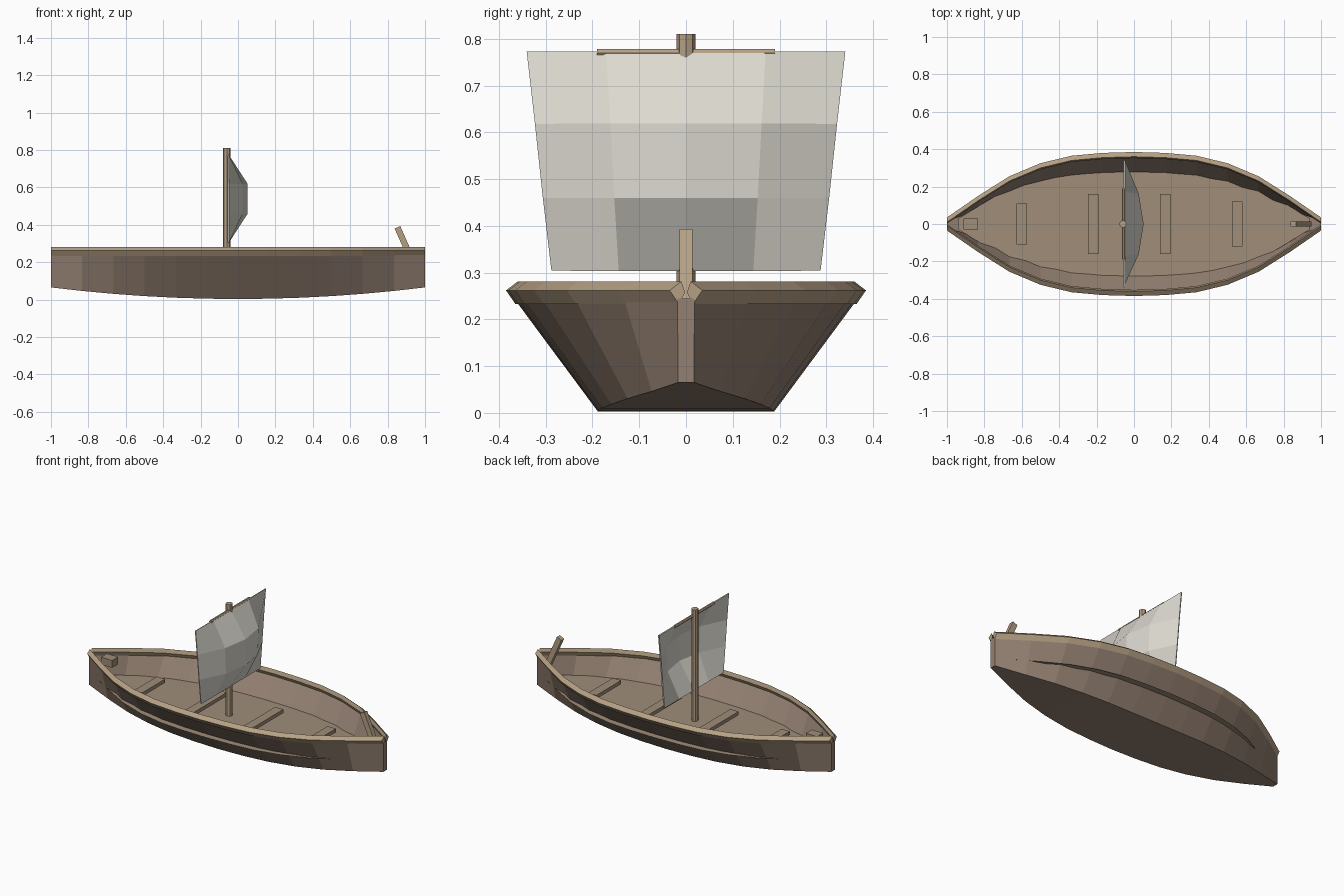
import bpy, bmesh, math
from mathutils import Vector

if "Cube" in bpy.data.objects:
    bpy.data.objects.remove(bpy.data.objects["Cube"])


def material(name, rgb):
    m = bpy.data.materials.new(name)
    m.diffuse_color = (*rgb, 1)
    m.use_nodes = True
    m.node_tree.nodes["Principled BSDF"].inputs["Base Color"].default_value = m.diffuse_color
    return m


HULL = material("hull_wood", (0.30, 0.22, 0.17))
TRIM = material("trim_wood", (0.46, 0.35, 0.23))
DECK = material("deck_wood", (0.35, 0.27, 0.19))
CLOTH = material("sail_cloth", (0.72, 0.70, 0.63))


def make(name, verts, faces, mat):
    me = bpy.data.meshes.new(name)
    me.from_pydata(verts, [], faces)
    bm = bmesh.new()
    bm.from_mesh(me)
    bmesh.ops.recalc_face_normals(bm, faces=bm.faces)
    bm.to_mesh(me)
    bm.free()
    me.materials.append(mat)
    ob = bpy.data.objects.new(name, me)
    bpy.context.collection.objects.link(ob)
    return ob


def loft(name, rings, mat, closed=True, caps=True):
    n = len(rings[0])
    verts = [p for r in rings for p in r]
    faces = []
    for i in range(len(rings) - 1):
        for j in range(n if closed else n - 1):
            k = (j + 1) % n
            faces.append((i * n + j, i * n + k, (i + 1) * n + k, (i + 1) * n + j))
    if caps:
        faces += [tuple(range(n)), tuple(range(len(verts) - n, len(verts)))]
    return make(name, verts, faces, mat)


def box(name, center, size, mat, tilt=0.0):
    s = [(-1, -1), (1, -1), (1, 1), (-1, 1)]
    rings = [[(a * size[0] / 2, b * size[1] / 2, c * size[2] / 2) for a, b in s]
             for c in (-1, 1)]
    ob = loft(name, rings, mat)
    ob.location = center
    ob.rotation_euler.y = tilt
    return ob


def rod(name, a, b, radius, sides, mat):
    a, b = Vector(a), Vector(b)
    q = (b - a).to_track_quat('Z', 'Y')
    ring = [q @ Vector((radius * math.cos(2 * math.pi * i / sides),
                        radius * math.sin(2 * math.pi * i / sides), 0)) for i in range(sides)]
    return loft(name, [[p + e for p in ring] for e in (a, b)], mat)


# Half-width of the boat at 12 even stations along its length
half = [0.385, 0.38, 0.365, 0.325, 0.255, 0.15, 0.035]
stations = [(i / 6, half[abs(i)]) for i in range(-6, 7)]

# Hull shell: flat rising bottom with flared sides
rings = []
for x, w in stations:
    top, z = w - 0.017, 0.003 + 0.062 * x * x
    bot = max(0.01, w * 0.49)
    rings.append([(x, -top, 0.245), (x, -bot, z), (x, bot, z), (x, top, 0.245)])
loft("hull", rings, HULL, closed=False)

# Gunwale rails, one per side
for side, label in ((-1, "front"), (1, "back")):
    section = [(0, 0.262), (-0.02, 0.233), (-0.033, 0.258), (-0.025, 0.281)]
    loft("rail_" + label,
         [[(x, side * (w + dy), z) for dy, z in section] for x, w in stations], TRIM)

# Thin floor whose edge shows as a line outside the hull
make("floor",
     [(x * 0.94, -w * 0.83, 0.125) for x, w in stations] +
     [(x * 0.94, w * 0.83, 0.125) for x, w in reversed(stations)],
     [tuple(range(26))], DECK)

# Seats
for i, (x, w) in enumerate(((-0.6, 0.22), (-0.217, 0.32), (0.168, 0.32), (0.553, 0.24))):
    box(f"seat_{i + 1}", (x, 0, 0.155), (0.056, w, 0.022), DECK)

# Raked bow post and small stern block
box("bow_post", (0.893, 0, 0.295), (0.033, 0.028, 0.2), TRIM, tilt=-0.42)
box("stern_block", (-0.873, 0, 0.24), (0.076, 0.058, 0.045), DECK)

# Mast and yard
rod("mast", (-0.06, 0, 0.12), (-0.06, 0, 0.81), 0.02, 8, TRIM)
rod("yard", (-0.055, -0.19, 0.77), (-0.055, 0.19, 0.77), 0.009, 6, TRIM)

# Billowed sail, four panels wide and three high
rows = []
for z, w, bulge in ((0.305, 0.287, 0), (0.46, 0.305, 1), (0.618, 0.322, 1), (0.772, 0.34, 0)):
    rows.append([(-0.052 + 0.1 * bulge * c, u * w, z)
                 for u, c in ((-1, 0), (-0.5, 0.74), (0, 1), (0.5, 0.74), (1, 0))])
sail = loft("sail", rows, CLOTH, closed=False, caps=False)
mod = sail.modifiers.new("thickness", 'SOLIDIFY')
mod.thickness = 0.007
mod.offset = 0
